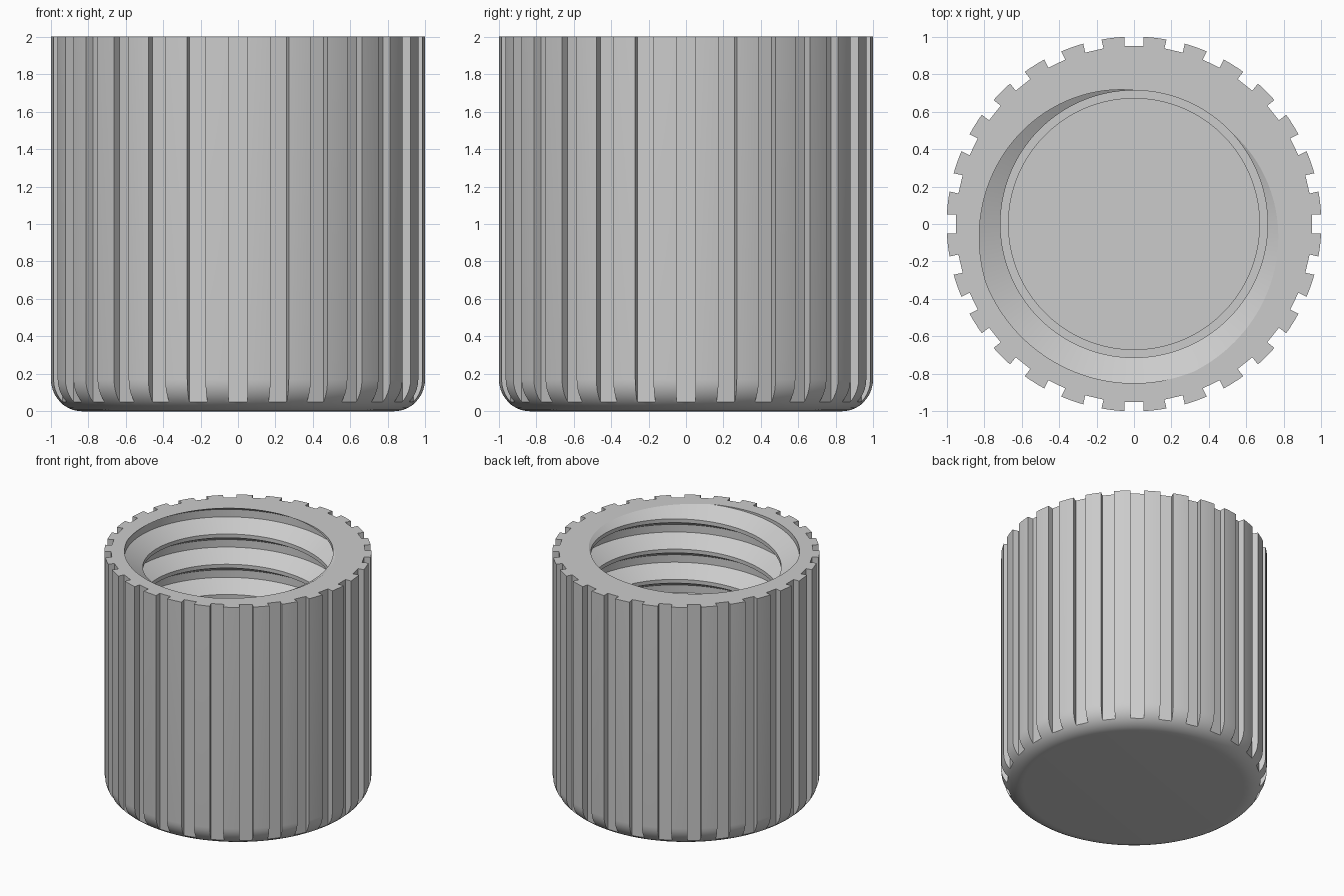
import bpy
import bmesh
from math import sin, cos, pi, radians, degrees
from mathutils import Matrix

HEIGHT = 2.0
GROOVES = 28
PITCH = 0.25          # thread pitch
MINOR, MAJOR = 0.713, 0.85
THREAD_START = 67     # degrees where a crest meets the rim
LEDGE_Z, FLOOR_Z, FLOOR_R = 0.25, 0.15, 0.67
OVERCUT = HEIGHT + 0.1
FILLET = 0.17
SEGMENTS = 168

if "Cube" in bpy.data.objects:
    bpy.data.objects.remove(bpy.data.objects["Cube"], do_unlink=True)

grey = bpy.data.materials.new("plain grey")
grey.use_nodes = True
grey.diffuse_color = (0.6, 0.6, 0.6, 1)
grey.node_tree.nodes["Principled BSDF"].inputs["Base Color"].default_value = (0.6, 0.6, 0.6, 1)


def make_object(name, bm):
    bmesh.ops.remove_doubles(bm, verts=bm.verts, dist=0.00005)
    bmesh.ops.dissolve_degenerate(bm, edges=bm.edges, dist=0.00005)
    bmesh.ops.recalc_face_normals(bm, faces=bm.faces)
    mesh = bpy.data.meshes.new(name)
    bm.to_mesh(mesh)
    bm.free()
    mesh.materials.append(grey)
    obj = bpy.data.objects.new(name, mesh)
    bpy.context.collection.objects.link(obj)
    return obj


def revolve(name, column):
    """Skin a surface from column(angle), a list of (radius, z) points."""
    bm = bmesh.new()
    rings = []
    for i in range(SEGMENTS + 1):
        a = 2 * pi * i / SEGMENTS
        rings.append([bm.verts.new((r * cos(a), r * sin(a), z)) for r, z in column(a)])
    for left, right in zip(rings, rings[1:]):
        for j in range(len(left) - 1):
            bm.faces.new((left[j], right[j], right[j + 1], left[j + 1]))
    return make_object(name, bm)


# Cup body with a rounded bottom edge
def body_column(angle):
    arc = [(1 - FILLET + FILLET * sin(t), FILLET - FILLET * cos(t))
           for t in (pi / 2 * k / 10 for k in range(11))]
    return [(0, 0)] + arc + [(1, HEIGHT), (0, HEIGHT)]


# Threaded cavity: narrow crests, wide roots, right-handed
def thread_radius(z, turn):
    u = ((z - HEIGHT) / PITCH - turn) % 1
    d = min(u, 1 - u)
    return MINOR + (MAJOR - MINOR) * min(1, max(0, (d - 1 / 16) / (5 / 16)))


def cavity_column(angle):
    turn = (degrees(angle) - THREAD_START) / 360
    points = [(0, FLOOR_Z), (FLOOR_R, FLOOR_Z), (FLOOR_R, LEDGE_Z)]
    for k in range(-10, 3):
        for offset in (-1 / 16, 1 / 16, 3 / 8, 5 / 8):
            z = HEIGHT + PITCH * (turn + k + offset)
            z = min(OVERCUT, max(LEDGE_Z, z))
            points.append((thread_radius(z, turn), z))
    return points + [(0, OVERCUT)]


cap = revolve("threaded_cap", body_column)
cavity = revolve("cavity_cutter", cavity_column)

# Grip grooves around the outside
bm = bmesh.new()
for i in range(GROOVES):
    place = (Matrix.Rotation(2 * pi * i / GROOVES, 4, "Z")
             @ Matrix.Translation((1.05, 0, (OVERCUT + 0.04) / 2))
             @ Matrix.Diagonal((0.2, 0.1, OVERCUT - 0.04, 1)))
    bmesh.ops.create_cube(bm, size=1, matrix=place)
grooves = make_object("groove_cutter", bm)

# Cut the cap, then drop the cutters
bpy.context.view_layer.objects.active = cap
for cutter in (cavity, grooves):
    cutter.hide_render = True
    mod = cap.modifiers.new("cut", "BOOLEAN")
    mod.operation = "DIFFERENCE"
    mod.solver = "EXACT"
    mod.object = cutter
    bpy.ops.object.modifier_apply(modifier=mod.name)
    bpy.data.objects.remove(cutter, do_unlink=True)

bpy.ops.object.select_all(action="DESELECT")
cap.select_set(True)
bpy.ops.object.shade_smooth_by_angle(angle=radians(25))
